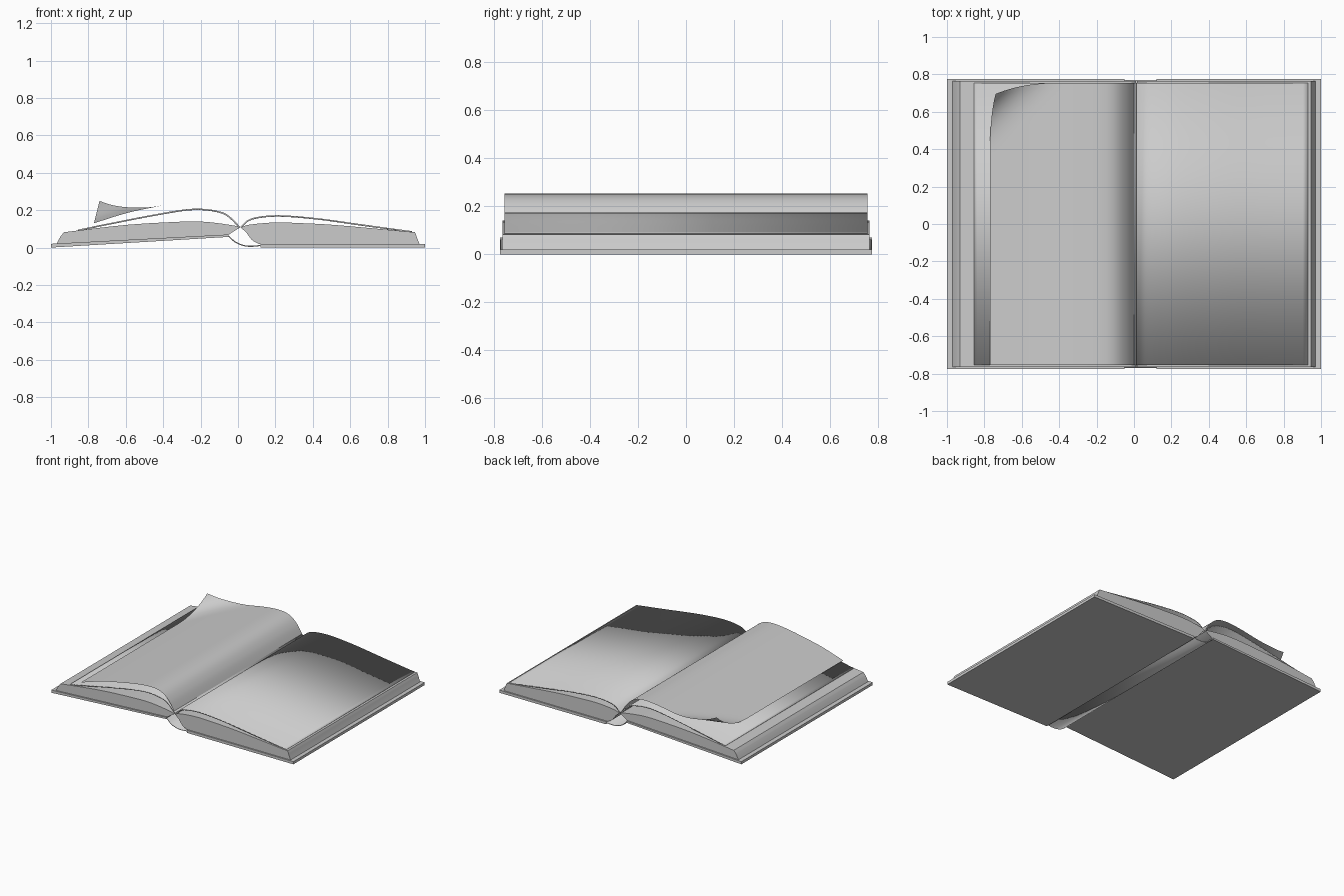
import bpy, bmesh

if "Cube" in bpy.data.objects:
    bpy.data.objects.remove(bpy.data.objects["Cube"])

def smooth_path(pts, steps=6):
    """Catmull-Rom curve through 2D points."""
    p = [pts[0]] + list(pts) + [pts[-1]]
    out = []
    for i in range(1, len(p) - 2):
        a, b, c, d = p[i - 1:i + 3]
        for s in range(steps):
            t = s / steps
            out.append(tuple(0.5 * (2 * b[k] + (c[k] - a[k]) * t
                       + (2 * a[k] - 5 * b[k] + 4 * c[k] - d[k]) * t * t
                       + (3 * b[k] - a[k] - 3 * c[k] + d[k]) * t ** 3) for k in (0, 1)))
    return out + [tuple(pts[-1])]

def finish(name, bm):
    bmesh.ops.recalc_face_normals(bm, faces=bm.faces[:])
    me = bpy.data.meshes.new(name)
    bm.to_mesh(me)
    bm.free()
    ob = bpy.data.objects.new(name, me)
    bpy.context.collection.objects.link(ob)
    return ob

def prism(name, profile, half):
    """Closed xz profile extruded along y."""
    bm = bmesh.new()
    f = bm.faces.new([bm.verts.new((x, -half, z)) for x, z in profile])
    ext = bmesh.ops.extrude_face_region(bm, geom=[f])
    moved = [v for v in ext["geom"] if isinstance(v, bmesh.types.BMVert)]
    bmesh.ops.translate(bm, verts=moved, vec=(0, 2 * half, 0))
    return finish(name, bm)

def sheet(name, profile, half, rows=1, thickness=0, bend=None):
    """Open xz profile swept along y as a thin surface."""
    bm = bmesh.new()
    grid = []
    for j in range(rows + 1):
        y = -half + 2 * half * j / rows
        pts = [(x, y, z) for x, z in profile]
        grid.append([bm.verts.new(bend(*p) if bend else p) for p in pts])
    for r0, r1 in zip(grid, grid[1:]):
        for i in range(len(profile) - 1):
            bm.faces.new((r0[i], r0[i + 1], r1[i + 1], r1[i]))
    ob = finish(name, bm)
    if thickness:
        m = ob.modifiers.new("thickness", "SOLIDIFY")
        m.thickness = thickness
        m.offset = 0
    return ob

# hard covers, the left one tilted up to the spine
prism("right_cover", [(0.12, 0), (1, 0), (1, 0.02), (0.12, 0.02)], 0.775)
prism("left_cover", [(-1, 0), (-0.05, 0.057), (-0.05, 0.07), (-1, 0.02)], 0.775)

# flexible spine
sheet("spine", smooth_path([(-0.05, 0.062), (-0.015, 0.03), (0.03, 0.011),
                            (0.075, 0.007), (0.125, 0.012)]), 0.77, thickness=0.006)

# page blocks
prism("left_page_block",
      smooth_path([(0.01, 0.107), (-0.035, 0.12), (-0.2, 0.139), (-0.4, 0.134),
                   (-0.63, 0.118), (-0.93, 0.082)])
      + smooth_path([(-0.945, 0.065), (-0.957, 0.045), (-0.97, 0.02)], 3)
      + [(-0.05, 0.069)], 0.765)
prism("right_page_block",
      smooth_path([(0.015, 0.107), (0.06, 0.122), (0.195, 0.134), (0.35, 0.13),
                   (0.54, 0.119), (0.945, 0.082)])
      + smooth_path([(0.952, 0.068), (0.96, 0.045), (0.97, 0.02)], 3)
      + smooth_path([(0.11, 0.02), (0.075, 0.04), (0.045, 0.08)], 3), 0.765)

# raised sheets on each side
sheet("left_sheet", smooth_path([(0.01, 0.107), (-0.045, 0.162), (-0.09, 0.187), (-0.18, 0.203),
      (-0.285, 0.2), (-0.47, 0.169), (-0.69, 0.126), (-0.855, 0.092)]), 0.755, thickness=0.008)
sheet("right_sheet", smooth_path([(0.015, 0.107), (0.06, 0.147), (0.14, 0.165), (0.25, 0.168),
      (0.435, 0.152), (0.68, 0.118), (0.93, 0.084)]), 0.755, thickness=0.008)

# turning page with a lifted back corner
def curl(x, y, z):
    d = max(0, 1 - ((0.77 + x) + (0.755 - y)) / 0.38)
    w = d ** 2.2
    return x + 0.03 * w, y - 0.06 * w, z + 0.12 * w

sheet("turning_page", smooth_path([(0.01, 0.107), (-0.04, 0.185), (-0.1, 0.235), (-0.18, 0.252),
      (-0.3, 0.243), (-0.45, 0.216), (-0.6, 0.183), (-0.77, 0.13)], 8), 0.755, rows=60, bend=curl)

# smooth shading with crisp edges
for ob in bpy.context.scene.objects:
    ob.select_set(True)
    bpy.context.view_layer.objects.active = ob
bpy.ops.object.shade_smooth_by_angle(angle=0.6)
